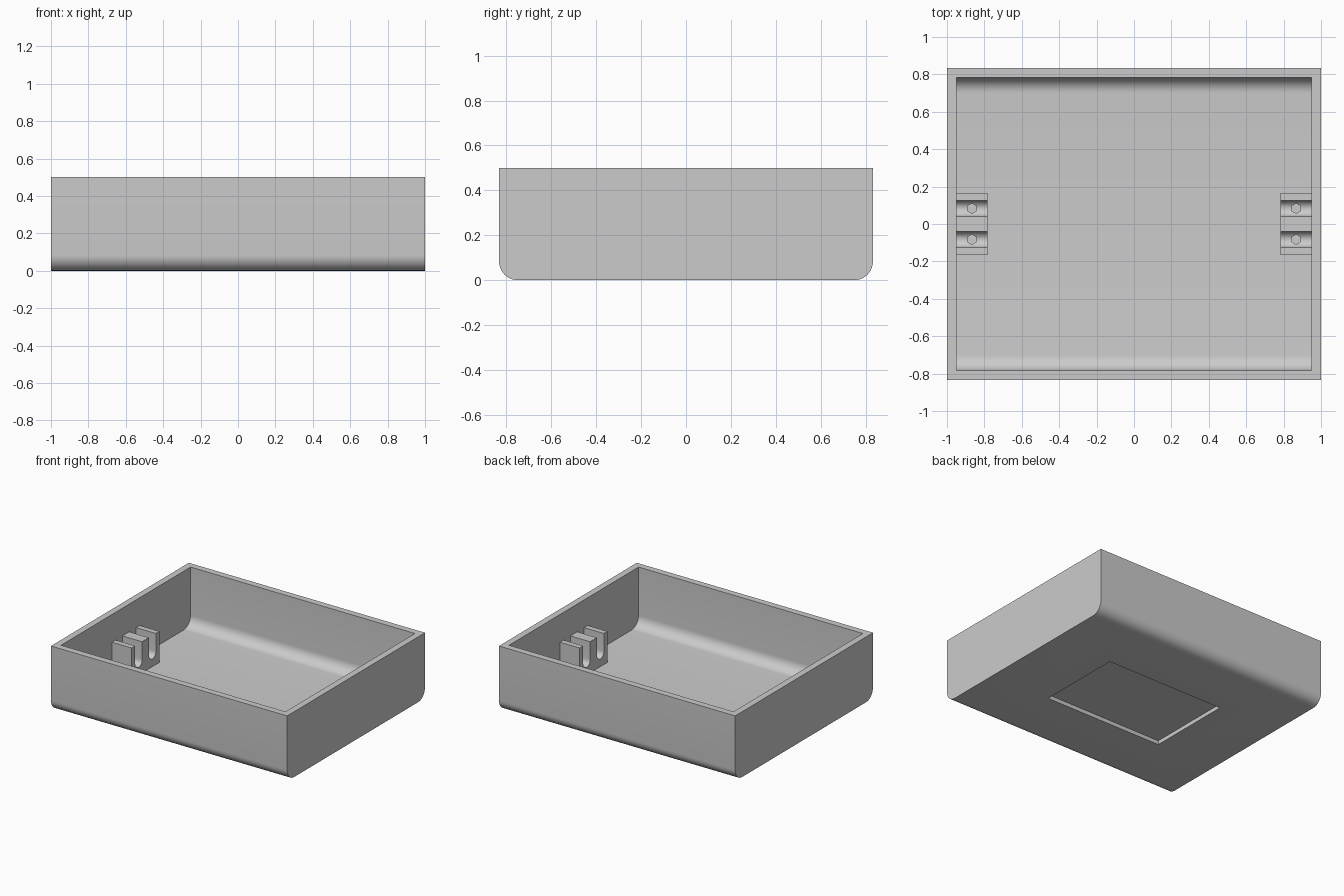
import bpy, bmesh, math

if "Cube" in bpy.data.objects:
    bpy.data.objects.remove(bpy.data.objects["Cube"])

grey = bpy.data.materials.new("light grey")
grey.diffuse_color = (0.6, 0.6, 0.6, 1)
grey.use_nodes = True
grey.node_tree.nodes["Principled BSDF"].inputs["Base Color"].default_value = grey.diffuse_color


def prism(name, profile, lo, hi, axis="x"):
    """Extrude a 2D profile: (y, z) along x, or (x, y) along z."""
    bm = bmesh.new()
    place = (lambda a, b: (lo, a, b)) if axis == "x" else (lambda a, b: (a, b, lo))
    face = bm.faces.new([bm.verts.new(place(a, b)) for a, b in profile])
    ext = bmesh.ops.extrude_face_region(bm, geom=[face])
    verts = [v for v in ext["geom"] if isinstance(v, bmesh.types.BMVert)]
    shift = (hi - lo, 0, 0) if axis == "x" else (0, 0, hi - lo)
    bmesh.ops.translate(bm, verts=verts, vec=shift)
    bmesh.ops.recalc_face_normals(bm, faces=bm.faces[:])
    mesh = bpy.data.meshes.new(name)
    bm.to_mesh(mesh)
    bm.free()
    obj = bpy.data.objects.new(name, mesh)
    bpy.context.collection.objects.link(obj)
    mesh.materials.append(grey)
    return obj


def activate(obj):
    bpy.ops.object.select_all(action="DESELECT")
    obj.select_set(True)
    bpy.context.view_layer.objects.active = obj


def cut(obj, cutter):
    mod = obj.modifiers.new("cut", "BOOLEAN")
    mod.operation = "DIFFERENCE"
    mod.solver = "EXACT"
    mod.object = cutter
    activate(obj)
    bpy.ops.object.modifier_apply(modifier=mod.name)
    bpy.data.objects.remove(cutter, do_unlink=True)


def arc(cx, cy, r, start, end, n=10):
    return [(cx + r * math.cos(math.radians(start + (end - start) * i / n)),
             cy + r * math.sin(math.radians(start + (end - start) * i / n)))
            for i in range(n + 1)]


def trough(half, bottom, top, r):
    """Box section with its two lower corners rounded."""
    return ([(-half, top)] + arc(-half + r, bottom + r, r, 180, 270)
            + arc(half - r, bottom + r, r, 270, 360) + [(half, top)])


W, D, H, T, R = 1.0, 0.833, 0.5, 0.05, 0.083

# Tray: rounded shell, hollowed, with a shallow recess underneath
tray = prism("tray", trough(D, 0, H, R), -W, W)
cut(tray, prism("hollow", trough(D - T, T, H + 0.1, R), -W + T, W - T))
cut(tray, prism("recess", [(-0.5, -0.333), (0.5, -0.333), (0.5, 0.333), (-0.5, 0.333)],
                -0.1, 0.03, "z"))
activate(tray)
bpy.ops.object.shade_smooth_by_angle(angle=math.radians(30))

# Clip brackets on both end walls: two U slots with a hexagonal hole in each
TOP, SLOT_Z, SLOT_R, SLOT_Y = 0.288, 0.15, 0.042, 0.083
section = [(-0.167, 0.04), (0.167, 0.04), (0.167, TOP)]
for y in (SLOT_Y, -SLOT_Y):
    section += ([(y + SLOT_R, TOP)] + arc(y, SLOT_Z, SLOT_R, 0, -180, 12)
                + [(y - SLOT_R, TOP)])
section.append((-0.167, TOP))

for name, side in (("left_clip", -1), ("right_clip", 1)):
    lo, hi = sorted((side * 0.783, side * 0.955))
    clip = prism(name, section, lo, hi)
    for y in (SLOT_Y, -SLOT_Y):
        hexagon = arc(side * 0.867, y, 0.027, 90, 390, 5)
        cut(clip, prism("screw_hole", hexagon, 0.02, 0.2, "z"))
    activate(clip)
    bpy.ops.object.shade_smooth_by_angle(angle=math.radians(30))
